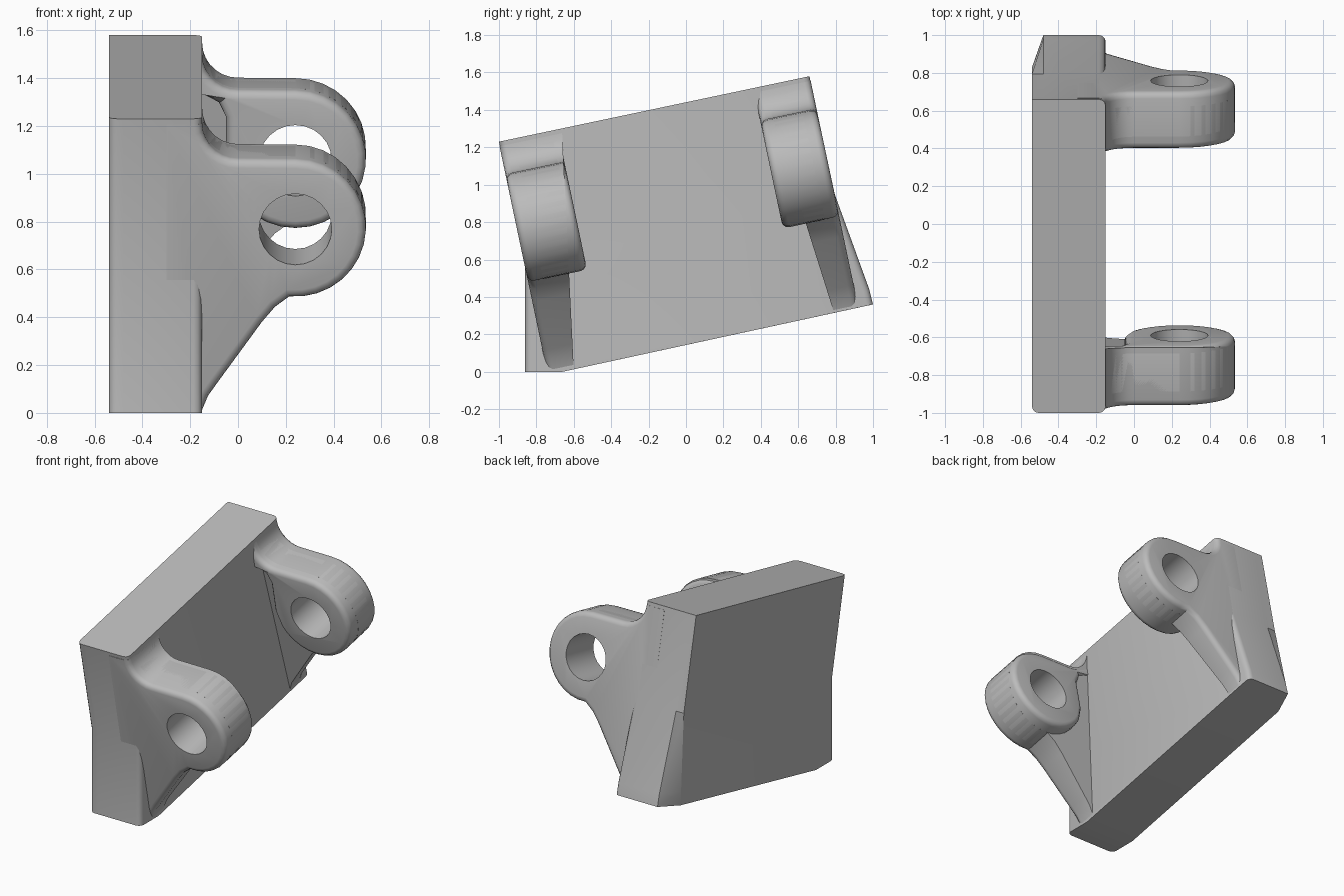
import bpy, bmesh, math

cube = bpy.data.objects.get("Cube")
if cube:
    bpy.data.objects.remove(cube, do_unlink=True)

# Single grey material
grey = bpy.data.materials.new("plain grey")
grey.use_nodes = True
COLOR = (0.5, 0.5, 0.5, 1)
grey.diffuse_color = COLOR
grey.node_tree.nodes["Principled BSDF"].inputs["Base Color"].default_value = COLOR

TILT = math.radians(11.9)
C, S = math.cos(TILT), math.sin(TILT)


def place(x, u, v):
    """Tilted frame: u runs along the hinge axis, v up the plate."""
    return (x, C * u - S * v, S * u + C * v)


def arc(cx, cv, r, a0, a1, n):
    angles = [math.radians(a0 + (a1 - a0) * i / n) for i in range(n + 1)]
    return [(cx + r * math.cos(a), cv + r * math.sin(a)) for a in angles]


def loft(name, sections, bevel_rule, width=0.035):
    """Skin equal-length rings, cap the ends and round the chosen ring edges."""
    bm = bmesh.new()
    rings = [[bm.verts.new(p) for p in ring] for ring in sections]
    n = len(rings[0])
    for a, b in zip(rings, rings[1:]):
        for i in range(n):
            j = (i + 1) % n
            bm.faces.new((a[i], a[j], b[j], b[i]))
    bm.faces.new(rings[0])
    bm.faces.new(rings[-1])
    bmesh.ops.recalc_face_normals(bm, faces=bm.faces)
    edges = [bm.edges.get((r[i], r[(i + 1) % n]))
             for k, r in enumerate(rings) for i in range(n) if bevel_rule(k, i)]
    if edges:
        bmesh.ops.bevel(bm, geom=edges, offset=width, segments=3, profile=0.5,
                        affect='EDGES', clamp_overlap=True)
    mesh = bpy.data.meshes.new(name)
    bm.to_mesh(mesh)
    bm.free()
    mesh.materials.append(grey)
    obj = bpy.data.objects.new(name, mesh)
    bpy.context.collection.objects.link(obj)
    return obj


def activate(obj):
    bpy.ops.object.select_all(action='DESELECT')
    obj.select_set(True)
    bpy.context.view_layer.objects.active = obj


# Mounting slab: side outline, with its lower rear corner cut back on the outside
common = [(-0.66, 0), (-0.86, 0), (-0.86, 0.57), (-1.0, 1.23), (0.66, 1.58), (0.795, 0.95)]
full = common + [(0.98, 0.44), (1.0, 0.36)]
cut = common + [(0.825, 0.42), (0.83, 0.323)]
slab = loft("mounting_slab",
            [[(x, y, z) for y, z in ring]
             for x, ring in ((-0.54, cut), (-0.48, full), (-0.15, full))],
            lambda k, i: (k != 1 and i in (1, 2)) or (k == 2 and i in (4, 5, 6)))
parts = [slab]

# Lug outlines
HOLE_X, HOLE_V = 0.24, 0.938
shoulder = [(-0.3, 1.385)] + arc(0, 1.385, 0.15, 180, 270, 7)
web_outline = (shoulder + arc(HOLE_X, HOLE_V, 0.295, 90, -95, 16)
               + [(0.155, 0.6), (0.1, 0.535), (-0.09, 0.27), (-0.125, 0.22),
                  (-0.15, 0.16), (-0.3, 0.16)])
boss_outline = (shoulder + arc(HOLE_X, HOLE_V, 0.295, 90, -150, 20)
                + [(-0.05, 0.9), (-0.05, 1.12), (-0.08, 1.18), (-0.15, 1.22), (-0.3, 1.22)])


def prism(name, outline, u0, u1, bevel_ring):
    rings = [[place(x, u(v), v) for x, v in outline] for u in (u0, u1)]
    last = len(outline) - 2
    return loft(name, rings, lambda k, i: k == bevel_ring and 0 < i < last)


# Each lug: a tapered web rounded on its outer side and a boss rounded inside
for side, outer, inner, foot, taper in (("front", -0.727, -0.405, -0.584, 0.16),
                                        ("back", 0.973, 0.665, 0.84, -0.098)):
    mid = outer + (inner - outer) * 0.25
    parts.append(prism(side + "_lug_web", web_outline, lambda v: outer,
                       lambda v: foot + taper * (v - 0.14), 0))
    parts.append(prism(side + "_lug_boss", boss_outline, lambda v: mid,
                       lambda v: inner, 1))

# Pin bore through both lugs
cutter = loft("pin_bore_cutter",
              [[place(x, u, v) for x, v in arc(HOLE_X, HOLE_V, 0.152, 0, 345, 23)]
               for u in (-1.1, 1.3)], lambda k, i: False)
cutter.hide_render = True
for obj in parts[1:]:
    activate(obj)
    mod = obj.modifiers.new("pin_bore", 'BOOLEAN')
    mod.operation = 'DIFFERENCE'
    mod.solver = 'EXACT'
    mod.object = cutter
    bpy.ops.object.modifier_apply(modifier=mod.name)
bpy.data.objects.remove(cutter, do_unlink=True)

for obj in parts:
    activate(obj)
    bpy.ops.object.shade_smooth_by_angle(angle=math.radians(32))
